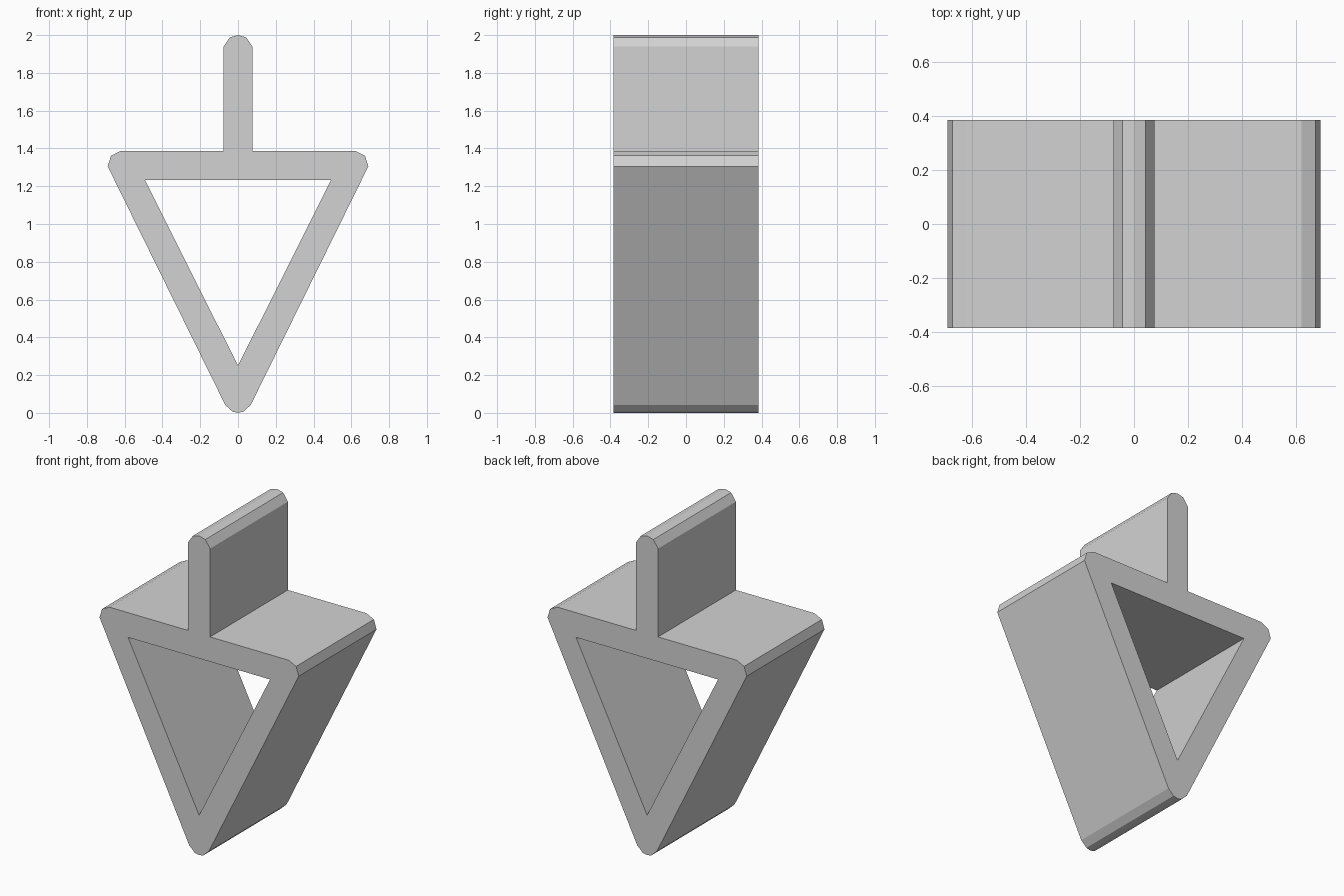
import bpy
import bmesh

cube = bpy.data.objects.get("Cube")
if cube:
    bpy.data.objects.remove(cube)

HALF_DEPTH = 0.385

# Single flat colour
grey = bpy.data.materials.new("light grey")
grey.use_nodes = True
colour = (0.65, 0.65, 0.65, 1)
grey.diffuse_color = colour
grey.node_tree.nodes["Principled BSDF"].inputs["Base Color"].default_value = colour


def mirrored(half):
    """Close a right-hand outline (x, z) by mirroring it across x = 0."""
    return half + [(-x, z) for x, z in reversed(half) if x > 0]


# Outline: rounded foot, triangle shoulder, upright fin
outline = mirrored([
    (0, 0), (0.03, 0.007), (0.068, 0.043),
    (0.69, 1.305), (0.672, 1.362), (0.62, 1.387),
    (0.076, 1.387), (0.076, 1.94), (0.043, 1.988), (0, 2),
])
# Triangular opening
opening = mirrored([(0, 0.25), (0.492, 1.232)])

# Fill the ring between both loops, then extrude it along y
bm = bmesh.new()
edges = []
for loop in (outline, opening):
    verts = [bm.verts.new((x, -HALF_DEPTH, z)) for x, z in loop]
    edges += [bm.edges.new((a, b)) for a, b in zip(verts, verts[1:] + verts[:1])]
bmesh.ops.triangle_fill(bm, edges=edges, use_beauty=True, normal=(0, -1, 0))
region = bmesh.ops.extrude_face_region(bm, geom=bm.faces[:], use_keep_orig=True)
moved = [v for v in region["geom"] if isinstance(v, bmesh.types.BMVert)]
bmesh.ops.translate(bm, verts=moved, vec=(0, 2 * HALF_DEPTH, 0))
bmesh.ops.recalc_face_normals(bm, faces=bm.faces[:])

mesh = bpy.data.meshes.new("triangle_bracket")
bm.to_mesh(mesh)
bm.free()
mesh.materials.append(grey)
bracket = bpy.data.objects.new("triangle_bracket", mesh)
bpy.context.collection.objects.link(bracket)
